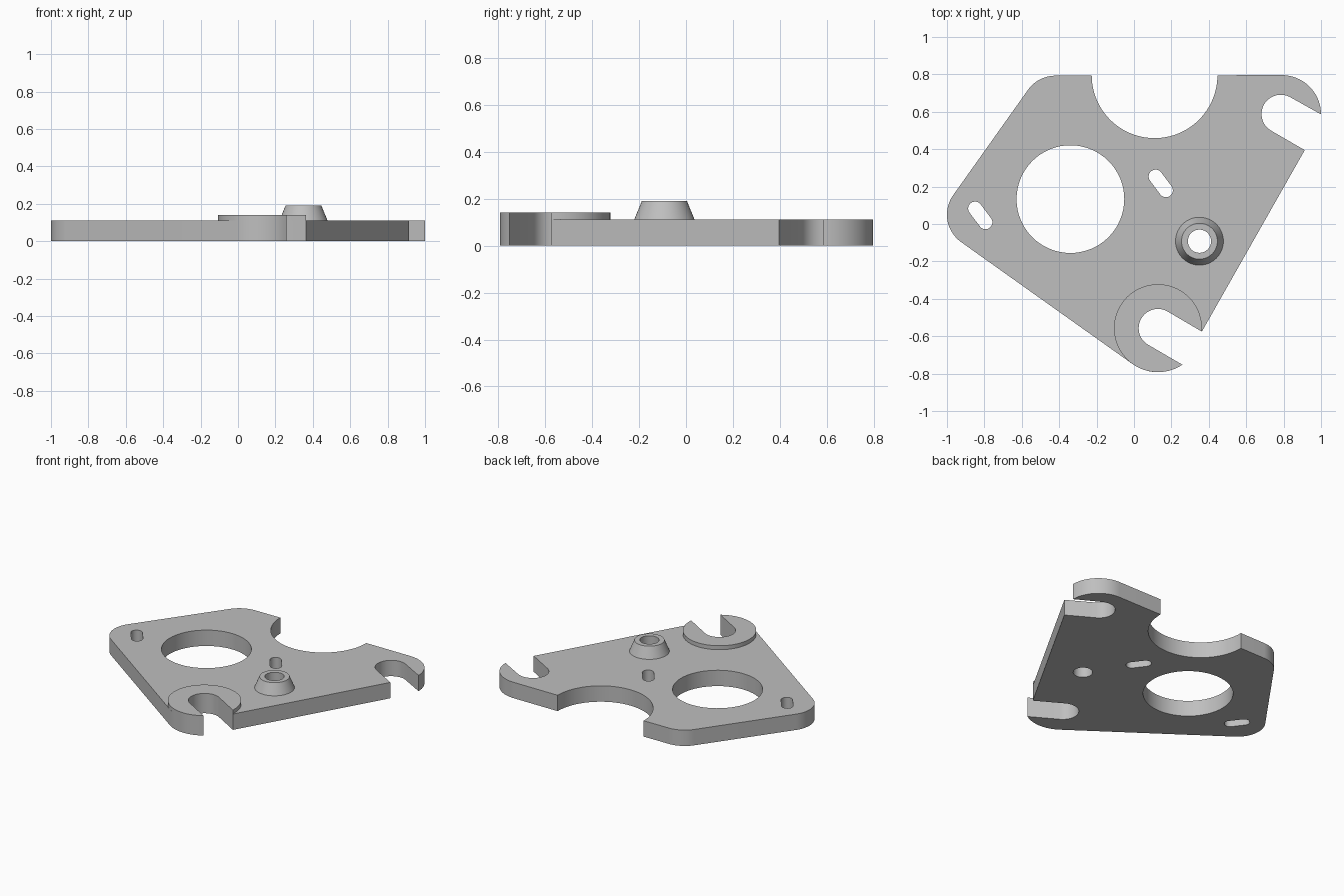
import bpy, bmesh
from math import sin, cos, radians

cube = bpy.data.objects.get("Cube")
if cube:
    bpy.data.objects.remove(cube, do_unlink=True)

grey = bpy.data.materials.new("plain grey")
grey.use_nodes = True
GREY = (0.52, 0.52, 0.52, 1)
grey.diffuse_color = GREY
grey.node_tree.nodes["Principled BSDF"].inputs["Base Color"].default_value = GREY

THICK = 0.112


def arc(cx, cy, r, a, b, n=24):
    """Points on an arc from angle a to b, in degrees."""
    angles = [radians(a + (b - a) * i / n) for i in range(n + 1)]
    return [(cx + r * cos(t), cy + r * sin(t)) for t in angles]


def circle(cx, cy, r, n=64):
    return arc(cx, cy, r, 0, 360, n)[:-1]


def slot(cx, cy, half, r, tilt):
    dx, dy = half * cos(radians(tilt)), half * sin(radians(tilt))
    return (arc(cx + dx, cy + dy, r, tilt - 90, tilt + 90, 12)
            + arc(cx - dx, cy - dy, r, tilt + 90, tilt + 270, 12))


def finish(name, mesh):
    bm = bmesh.new()
    bm.from_mesh(mesh)
    bmesh.ops.remove_doubles(bm, verts=bm.verts, dist=0.0002)
    bmesh.ops.recalc_face_normals(bm, faces=bm.faces)
    bm.to_mesh(mesh)
    bm.free()
    mesh.materials.clear()
    mesh.materials.append(grey)
    obj = bpy.data.objects.new(name, mesh)
    bpy.context.collection.objects.link(obj)
    bpy.ops.object.select_all(action="DESELECT")
    obj.select_set(True)
    bpy.context.view_layer.objects.active = obj
    bpy.ops.object.shade_smooth_by_angle(angle=radians(30))
    return obj


def slab(name, loops, z0, z1):
    """Flat slab: the first loop is the outline, the others are holes."""
    curve = bpy.data.curves.new(name + " profile", "CURVE")
    curve.dimensions = "2D"
    curve.fill_mode = "BOTH"
    curve.extrude = (z1 - z0) / 2
    for pts in loops:
        s = curve.splines.new("POLY")
        s.points.add(len(pts) - 1)
        for p, (x, y) in zip(s.points, pts):
            p.co = (x, y, 0, 1)
        s.use_cyclic_u = True
    helper = bpy.data.objects.new(name + " profile", curve)
    bpy.context.collection.objects.link(helper)
    bpy.context.view_layer.update()
    graph = bpy.context.evaluated_depsgraph_get()
    mesh = bpy.data.meshes.new_from_object(helper.evaluated_get(graph))
    bpy.data.objects.remove(helper, do_unlink=True)
    for v in mesh.vertices:
        v.co.z += (z0 + z1) / 2
    return finish(name, mesh)


# Shared shapes: the open slot near the front and the rounded lug around it
LUG = (0.128, -0.557)
LUG_R = 0.235
front_slot = arc(*LUG, 0.103, 60, 240)
right_tip = (0.363, -0.575)

# Base plate, outlined clockwise from the left corner
outline = (arc(-0.82, 0.05, 0.18, 234.7, 144.7)
           + arc(-0.42, 0.613, 0.18, 144.7, 90)
           + arc(0.11, 0.795, 0.336, 180, 360, 48)
           + arc(0.79, 0.586, 0.21, 90, 0)
           + arc(0.785, 0.588, 0.103, 60, 240)
           + [(0.913, 0.395), right_tip]
           + front_slot
           + arc(*LUG, LUG_R, -56.2, -125.3))
BOSS = (0.35, -0.092)
BOSS_HOLE = 0.062
slab("base_plate", [outline,
                    circle(-0.34, 0.133, 0.288),
                    circle(*BOSS, BOSS_HOLE),
                    slot(-0.822, 0.046, 0.046, 0.037, -53),
                    slot(0.143, 0.217, 0.046, 0.037, -53)], 0, THICK)

# Raised pad around the front slot
pad = arc(*LUG, LUG_R, -4.4, 303.8, 64) + front_slot[::-1]
slab("raised_pad", [pad], THICK, 0.14)

# Tapered hollow boss, turned from its cross-section
bm = bmesh.new()
section = [(0.128, THICK), (0.096, 0.19), (BOSS_HOLE, 0.19), (BOSS_HOLE, THICK)]
rings = [[bm.verts.new((x, y, z)) for x, y in circle(*BOSS, r)] for r, z in section]
for k, low in enumerate(rings):
    high = rings[(k + 1) % len(rings)]
    for i in range(len(low)):
        j = (i + 1) % len(low)
        bm.faces.new((low[i], low[j], high[j], high[i]))
boss_mesh = bpy.data.meshes.new("tapered_boss")
bm.to_mesh(boss_mesh)
bm.free()
finish("tapered_boss", boss_mesh)
